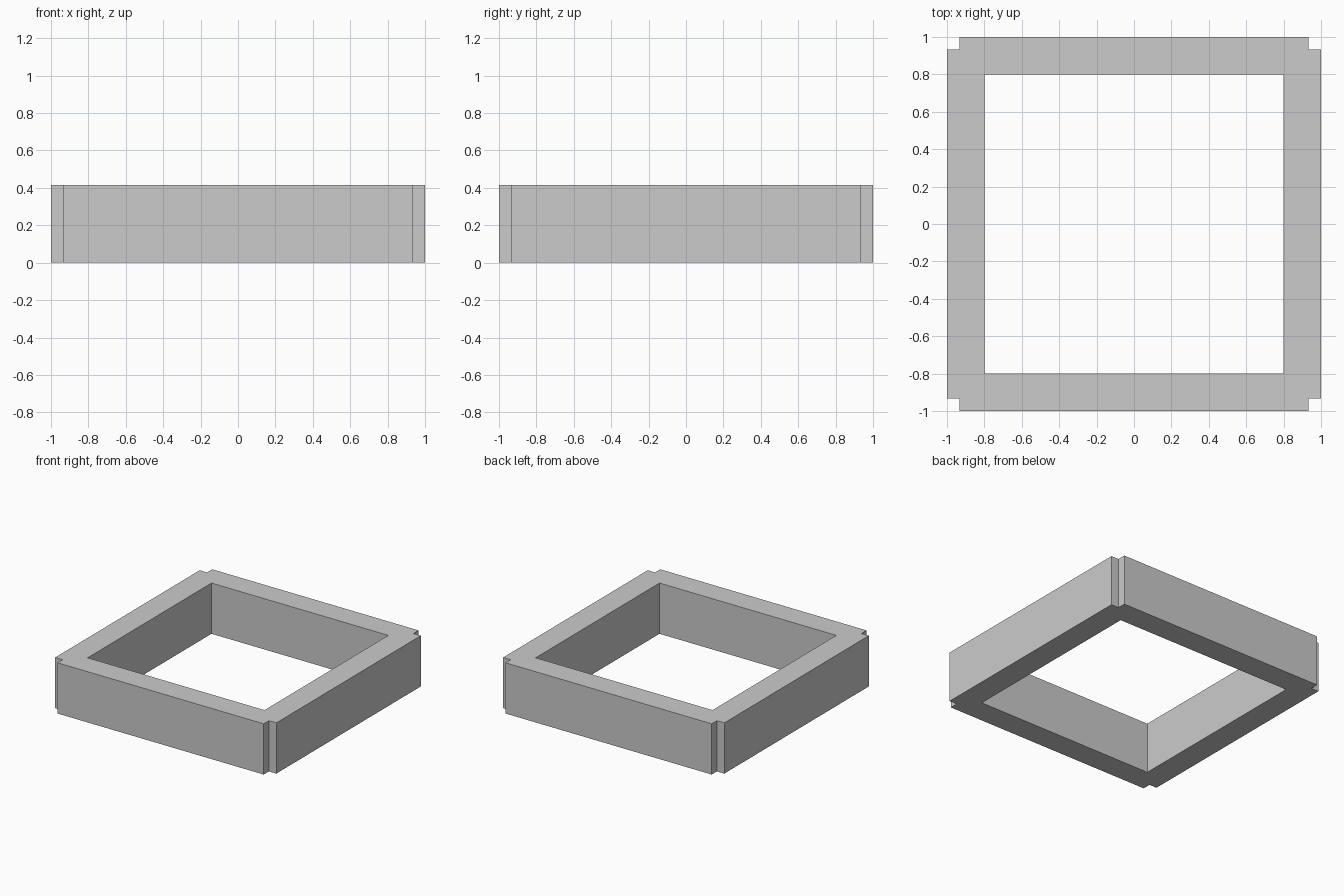
import bpy, bmesh
from mathutils import Matrix, Vector
from math import pi

if "Cube" in bpy.data.objects:
    bpy.data.objects.remove(bpy.data.objects["Cube"])

OUT, NOTCH, INN, H = 1.0, 0.933, 0.8, 0.415

# Square frame with a small notch cut out of each outer corner
bm = bmesh.new()
side = [(INN, -INN), (OUT, -NOTCH), (OUT, NOTCH), (INN, INN)]
corner_a = [(INN, INN), (OUT, NOTCH), (NOTCH, NOTCH)]
corner_b = [(INN, INN), (NOTCH, NOTCH), (NOTCH, OUT)]
for i in range(4):
    turn = Matrix.Rotation(i * pi / 2, 3, 'Z')
    for poly in (side, corner_a, corner_b):
        bm.faces.new([bm.verts.new(turn @ Vector((x, y, 0))) for x, y in poly])
bmesh.ops.remove_doubles(bm, verts=bm.verts[:], dist=1e-4)

# Raise the flat outline into solid walls
ret = bmesh.ops.extrude_face_region(bm, geom=bm.faces[:], use_keep_orig=True)
top = [g for g in ret["geom"] if isinstance(g, bmesh.types.BMVert)]
bmesh.ops.translate(bm, verts=top, vec=(0, 0, H))
bmesh.ops.recalc_face_normals(bm, faces=bm.faces[:])

mesh = bpy.data.meshes.new("notched_square_frame")
bm.to_mesh(mesh)
bm.free()
frame = bpy.data.objects.new("notched_square_frame", mesh)
bpy.context.collection.objects.link(frame)
